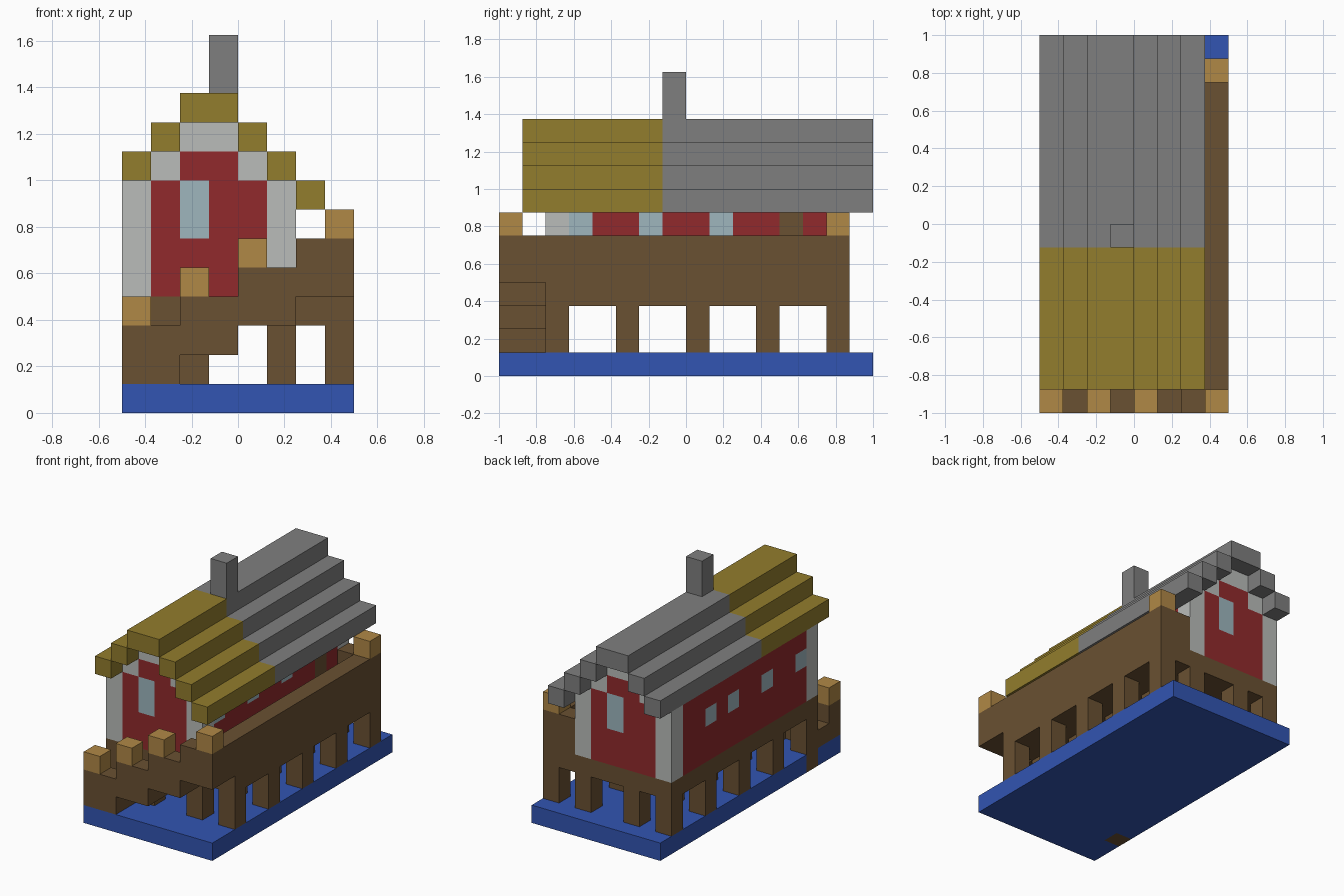
import bpy
import bmesh
import math
from itertools import product
from mathutils import Vector

if "Cube" in bpy.data.objects:
    bpy.data.objects.remove(bpy.data.objects["Cube"], do_unlink=True)

UNIT = 0.125                      # edge of one block
ORIGIN = Vector((-0.5, -1, 0))    # corner of the block grid


def material(name, *rgb):
    mat = bpy.data.materials.new(name)
    mat.use_nodes = True
    color = (*rgb, 1)
    mat.diffuse_color = color
    for node in mat.node_tree.nodes:
        if node.type == 'BSDF_PRINCIPLED':
            node.inputs["Base Color"].default_value = color
    return mat


BLUE = material("water_blue", .032, .09, .445)
BROWN = material("dark_wood", .144, .082, .032)
TAN = material("light_wood", .434, .246, .061)
RED = material("wall_red", .283, .023, .025)
PALE = material("trim_pale_grey", .49, .505, .49)
GLASS = material("window_glass", .342, .468, .515)
OLIVE = material("roof_olive", .29, .205, .026)
GREY = material("roof_grey", .212, .212, .212)


def box(x, y, z):
    """Blocks in a box; each axis is one index or a (first, last) pair."""
    spans = [(s, s) if isinstance(s, int) else s for s in (x, y, z)]
    return set(product(*(range(a, b + 1) for a, b in spans)))


def part(name, mat, blocks):
    """Outer skin of a set of blocks, with coplanar faces merged."""
    bm = bmesh.new()
    for cell in blocks:
        center = Vector(cell) + Vector((.5, .5, .5))
        for axis, sign in product(range(3), (-1, 1)):
            out = Vector((0, 0, 0))
            out[axis] = sign
            if tuple(int(c + o) for c, o in zip(cell, out)) in blocks:
                continue
            u, v = Vector((0, 0, 0)), Vector((0, 0, 0))
            u[(axis + 1) % 3] = sign
            v[(axis + 2) % 3] = 1
            corners = (-u - v, u - v, u + v, v - u)
            bm.faces.new([bm.verts.new(ORIGIN + UNIT * (center + (out + c) / 2))
                          for c in corners])
    bmesh.ops.remove_doubles(bm, verts=bm.verts, dist=.001)
    bmesh.ops.dissolve_limit(bm, angle_limit=math.radians(1),
                             verts=bm.verts, edges=bm.edges)
    mesh = bpy.data.meshes.new(name)
    bm.to_mesh(mesh)
    bm.free()
    mesh.materials.append(mat)
    obj = bpy.data.objects.new(name, mesh)
    bpy.context.collection.objects.link(obj)


# Water slab and stilts; one stilt goes through the slab
deep_stilt = box(0, 2, 0)
part("water_base", BLUE, box((0, 7), (0, 15), 0) - deep_stilt)
stilts = set(deep_stilt)
for x, y in product((0, 2, 5, 7), range(2, 15, 3)):
    stilts |= box(x, y, (1, 2))
part("stilts", BROWN, stilts)

# Deck, raised side walkway and its parapet
part("deck", BROWN, box((0, 7), (2, 14), 3))
part("walkway", BROWN, box(6, (2, 14), 4))
part("parapet", BROWN, box(7, (2, 14), (4, 5)) | box(6, 14, 5))

# Front stair: treads behind a stepped railing
stair = set()
for i in range(4):
    run = (2 * i, 2 * i + 1)
    stair |= box(run, 0, (i + 1, i + 2)) | box(run, 1, i + 1)
part("front_stair", BROWN, stair | box(7, 1, 5))
part("railing_posts", TAN, box(0, 0, 3) | box(2, 0, 4) | box(4, 0, 5)
     | box(7, 0, 6) | box(7, 14, 6))

# House shell with stepped gables
gables, trim = set(), set()
for y in (2, 14):
    gables |= box((0, 5), y, (4, 7)) | box((1, 4), y, 8) | box((2, 3), y, 9)
    for x in (0, 5):
        trim |= box(x, y, (4, 7))
    for x in (1, 4):
        trim |= box(x, y, 8)
    trim |= box((2, 3), y, 9)
sides = box(0, (3, 13), (4, 7)) | box(5, (3, 13), (4, 7))

# Openings: tall gable windows, small side windows and a side door
windows = box(2, 2, (6, 7)) | box(3, 14, (6, 7)) | box(0, 11, 6)
for x, y in product((0, 5), (3, 6, 9)):
    windows |= box(x, y, 6)
windows -= box(5, 11, 6)
door = box(5, 12, (5, 6))
part("house_walls", RED, (gables | sides) - trim - windows - door)
part("house_trim", PALE, trim)
part("windows", GLASS, windows)
part("side_door", BROWN, door)

# Stepped roof: front part olive, rear part grey
STEPS = (8, 9, 10, 10, 9, 8, 7)
for name, mat, span in (("roof_front", OLIVE, (1, 6)), ("roof_rear", GREY, (7, 15))):
    roof = set()
    for x, z in enumerate(STEPS):
        roof |= box(x, span, z)
    part(name, mat, roof)
part("chimney", GREY, box(3, 7, (11, 12)))
